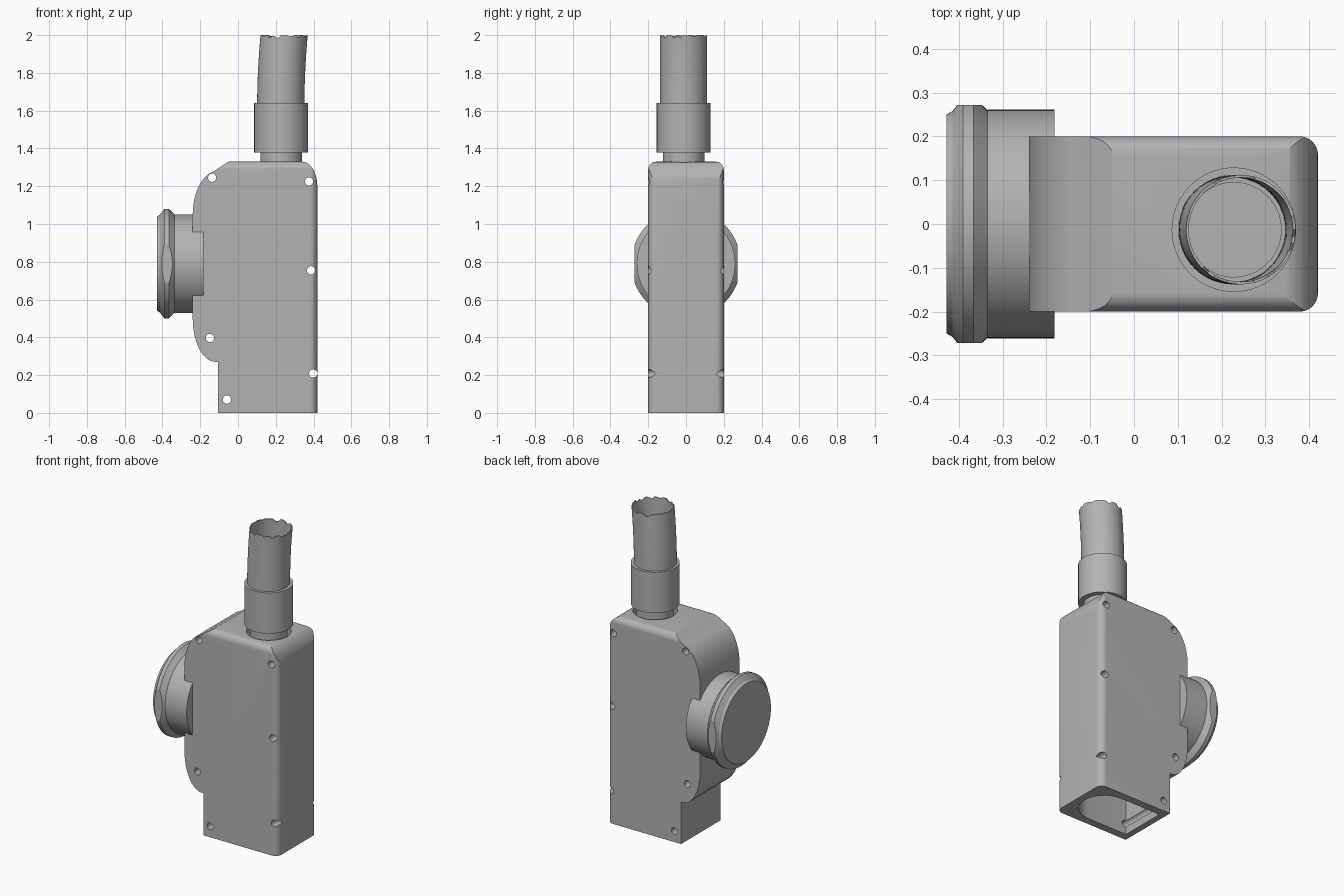
import bpy, bmesh, math, random
from mathutils import Matrix, Vector

random.seed(4)
if "Cube" in bpy.data.objects:
    bpy.data.objects.remove(bpy.data.objects["Cube"], do_unlink=True)

grey = bpy.data.materials.new("plain_grey")
grey.use_nodes = True
grey.diffuse_color = (0.45, 0.45, 0.45, 1)
grey.node_tree.nodes["Principled BSDF"].inputs["Base Color"].default_value = grey.diffuse_color

CABLE = Vector((0.228, -0.013, 0))


def make(name, bm):
    bmesh.ops.recalc_face_normals(bm, faces=bm.faces)
    mesh = bpy.data.meshes.new(name)
    bm.to_mesh(mesh)
    bm.free()
    ob = bpy.data.objects.new(name, mesh)
    bpy.context.collection.objects.link(ob)
    return ob


def prism(name, points, axis, lo, hi):
    """Extrude a 2D outline along x, y or z."""
    place = {"x": lambda a, b, d: (d, a, b),
             "y": lambda a, b, d: (a, d, b),
             "z": lambda a, b, d: (a, b, d)}[axis]
    bm = bmesh.new()
    face = bm.faces.new([bm.verts.new(place(a, b, lo)) for a, b in points])
    new = bmesh.ops.extrude_face_region(bm, geom=[face])["geom"]
    bmesh.ops.translate(bm, verts=[g for g in new if isinstance(g, bmesh.types.BMVert)],
                        vec=place(0, 0, hi - lo))
    return make(name, bm)


def box(name, x, y, z):
    return prism(name, [(x[0], y[0]), (x[1], y[0]), (x[1], y[1]), (x[0], y[1])], "z", *z)


def lathe(name, profile, matrix=Matrix(), segments=64):
    """Revolve (radius, height) points about z, then place the result."""
    bm = bmesh.new()
    vs = [bm.verts.new((r, 0, h)) for r, h in profile]
    edges = [bm.edges.new(p) for p in zip(vs, vs[1:] + vs[:1])]
    bmesh.ops.spin(bm, geom=vs + edges, axis=(0, 0, 1), cent=(0, 0, 0),
                   angle=math.tau, steps=segments, use_duplicate=False)
    bmesh.ops.remove_doubles(bm, verts=bm.verts, dist=1e-5)
    bmesh.ops.dissolve_degenerate(bm, edges=bm.edges, dist=1e-5)
    bmesh.ops.transform(bm, matrix=matrix, verts=bm.verts)
    return make(name, bm)


def cylinder(name, radius, lo, hi, matrix=Matrix(), segments=48):
    bm = bmesh.new()
    bmesh.ops.create_cone(bm, cap_ends=True, segments=segments, radius1=radius, radius2=radius,
                          depth=hi - lo, matrix=matrix @ Matrix.Translation((0, 0, (lo + hi) / 2)))
    return make(name, bm)


def boolean(ob, cutter, operation="DIFFERENCE"):
    mod = ob.modifiers.new("cut", "BOOLEAN")
    mod.operation, mod.solver, mod.object = operation, "EXACT", cutter
    bake(ob)
    bpy.data.objects.remove(cutter, do_unlink=True)


def bake(ob):
    bpy.context.view_layer.update()
    mesh = bpy.data.meshes.new_from_object(ob.evaluated_get(bpy.context.evaluated_depsgraph_get()))
    ob.modifiers.clear()
    ob.data = mesh


def finish(ob, angle=28):
    ob.data.materials.clear()
    ob.data.materials.append(grey)
    ob.data.polygons.foreach_set("use_smooth", [True] * len(ob.data.polygons))
    ob.data.set_sharp_from_angle(angle=math.radians(angle))


def arc(cx, cy, rx, ry, start, end, steps=8):
    angles = [math.radians(start + (end - start) * i / steps) for i in range(steps + 1)]
    return [(cx + rx * math.cos(a), cy + ry * math.sin(a)) for a in angles]


# Housing: side outline trimmed by rounded end and plan outlines
side = [(-0.105, 0), (0.42, 0)]
side += arc(0.34, 1.2, 0.08, 0.13, 0, 90)
side += [(-0.05, 1.33), (-0.10, 1.298)]
side += arc(-0.10, 1.05, 0.14, 0.235, 100, 180)
side += arc(-0.12, 0.5, 0.12, 0.23, 180, 270)
side += [(-0.105, 0.27)]
housing = prism("housing", side, "y", -0.2, 0.2)

R = 0.042
end_outline = [(-0.2, -0.1), (0.2, -0.1)]
end_outline += arc(0.2 - R, 1.33 - R, R, R, 0, 90) + arc(R - 0.2, 1.33 - R, R, R, 90, 180)
boolean(housing, prism("end_trim", end_outline, "x", -1, 1), "INTERSECT")

plan = [(-1, -0.2)] + arc(0.42 - R, R - 0.2, R, R, -90, 0)
plan += arc(0.42 - R, 0.2 - R, R, R, 0, 90) + [(-1, 0.2)]
boolean(housing, prism("plan_trim", plan, "z", -1, 2), "INTERSECT")

# Open cavity underneath, with a round end, and the cable recess on top
cavity = [(-0.065, 0.15), (-0.065, -0.15)] + arc(0.225, 0, 0.15, 0.15, -90, 90, 16)
boolean(housing, prism("cavity", cavity, "z", -0.1, 1.1))
boolean(housing, cylinder("recess", 0.13, 1.25, 1.5, Matrix.Translation(CABLE)))

# Screw holes through both sides
for x, z in [(-0.137, 1.245), (0.376, 1.225), (0.387, 0.755),
             (-0.149, 0.397), (0.398, 0.208), (-0.058, 0.07)]:
    place = Matrix.Translation((x, 0, z)) @ Matrix.Rotation(math.pi / 2, 4, "X")
    boolean(housing, cylinder("hole", 0.022, -0.3, 0.3, place, 20))
finish(housing)

# Round side knob with a bevelled rim and two flats
to_side = Matrix.Translation((0, 0, 0.79)) @ Matrix.Rotation(math.pi / 2, 4, "Y")
knob = lathe("knob", [(0, -0.428), (0.25, -0.428), (0.258, -0.414), (0.29, -0.39),
                      (0.29, -0.366), (0.26, -0.335), (0, -0.335)], to_side, 96)
boolean(knob, box("flats", (-1, 0), (-0.272, 0.272), (0, 2)), "INTERSECT")
finish(knob, 20)
finish(cylinder("knob_neck", 0.261, -0.335, -0.182, to_side, 96))

# Cable entry: neck and collar
at_cable = Matrix.Translation(CABLE)
finish(cylinder("cable_neck", 0.11, 1.2, 1.6, at_cable))
finish(lathe("cable_collar", [(0.108, 1.378), (0.142, 1.378), (0.142, 1.64), (0.108, 1.64)], at_cable))

# Bent hollow cable with a torn upper end
bm = bmesh.new()
SEG, ROWS = 48, 12
rings = []
for i in range(ROWS + 1):
    t = i / ROWS
    ring = []
    for j in range(SEG):
        a = math.tau * j / SEG
        drop = random.choice((0, 0, 0.004, 0.008, 0.016)) if i == ROWS else 0
        ring.append(bm.verts.new((CABLE.x - 0.002 + 0.018 * t * t + 0.125 * math.cos(a),
                                  CABLE.y + 0.125 * math.sin(a), 1.6 + 0.4 * t - drop)))
    rings.append(ring)
for low, high in zip(rings, rings[1:]):
    for j in range(SEG):
        k = (j + 1) % SEG
        bm.faces.new((low[j], low[k], high[k], high[j]))
cable = make("cable", bm)
wall = cable.modifiers.new("wall", "SOLIDIFY")
wall.thickness, wall.offset = 0.006, -1
bake(cable)
finish(cable)
